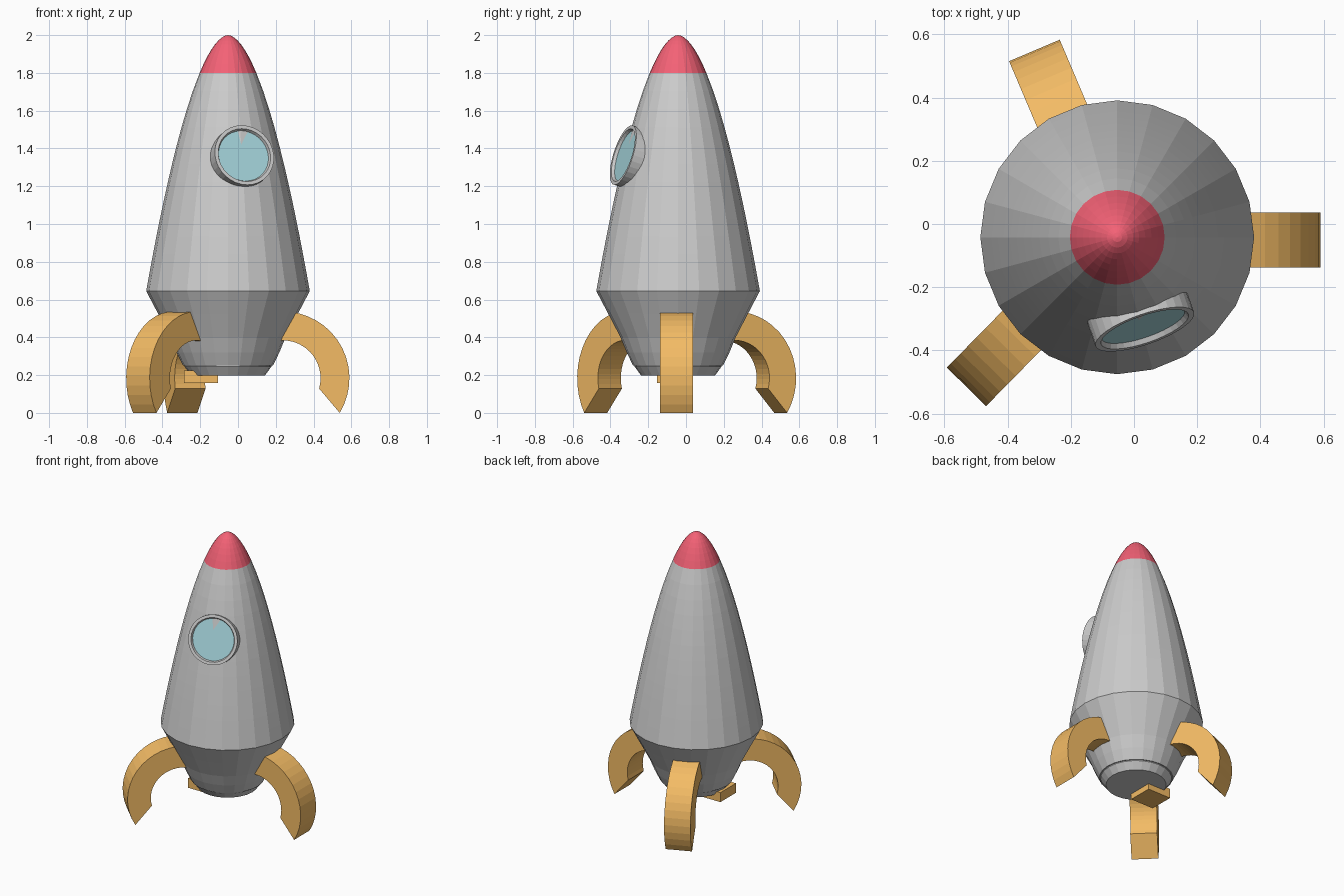
import bpy, bmesh
from math import sin, cos, pi, radians
from mathutils import Matrix, Vector

if "Cube" in bpy.data.objects:
    bpy.data.objects.remove(bpy.data.objects["Cube"])

AX, AY = -0.053, -0.042   # rocket axis


def material(name, rgb):
    m = bpy.data.materials.new(name)
    m.diffuse_color = (*rgb, 1)
    m.use_nodes = True
    m.node_tree.nodes["Principled BSDF"].inputs["Base Color"].default_value = m.diffuse_color
    return m


def finish(name, bm, matrix, mat=None):
    bmesh.ops.remove_doubles(bm, verts=bm.verts, dist=1e-5)
    bmesh.ops.recalc_face_normals(bm, faces=bm.faces)
    me = bpy.data.meshes.new(name)
    bm.to_mesh(me)
    bm.free()
    ob = bpy.data.objects.new(name, me)
    ob.matrix_world = matrix
    bpy.context.collection.objects.link(ob)
    if mat:
        me.materials.append(mat)
    return ob


def lathe(name, profile, sides, matrix, mat=None):
    """Revolve (radius, z) points about local z."""
    bm = bmesh.new()
    vs = [bm.verts.new((r, 0, z)) for r, z in profile]
    es = [bm.edges.new(p) for p in zip(vs, vs[1:])]
    bmesh.ops.spin(bm, geom=vs + es, cent=(0, 0, 0), axis=(0, 0, 1),
                   angle=2 * pi, steps=sides, use_duplicate=False)
    return finish(name, bm, matrix, mat)


def extrude_y(name, outline, width, matrix, mat):
    """Extrude a closed (x, z) outline along local y, centred."""
    bm = bmesh.new()
    f = bm.faces.new([bm.verts.new((x, -width / 2, z)) for x, z in outline])
    r = bmesh.ops.extrude_face_region(bm, geom=[f])
    bmesh.ops.translate(bm, vec=(0, width, 0),
                        verts=[v for v in r['geom'] if isinstance(v, bmesh.types.BMVert)])
    return finish(name, bm, matrix, mat)


red = material("red", (0.9, 0.12, 0.18))
tan = material("tan", (0.9, 0.5, 0.13))
blue = material("pale_blue", (0.38, 0.67, 0.72))


def hull(z):
    return 0.433 * ((2 - z) / 1.355) ** 0.554


# Hull, nose cone and nozzle share one axis
axis = Matrix.Translation((AX, AY, 0))
lower = [(0, 0.25), (0.238, 0.25), (0.272, 0.32), (0.305, 0.4), (0.37, 0.525)]
upper = [0.645 + (1.8 - 0.645) * i / 12 for i in range(13)]
lathe("hull", lower + [(hull(z), z) for z in upper], 24, axis)
nose = [2 - 0.2 * (1 - i / 8) ** 2 for i in range(9)]
lathe("nose_cone", [(hull(z) if z < 2 else 0, z) for z in nose], 24, axis, red)
lathe("nozzle", [(0.23, 0.27), (0.23, 0.245), (0.195, 0.197), (0, 0.197)], 24, axis)

# Round window leaning with the hull
az, tilt = radians(-71), radians(17)
n = Vector((cos(tilt) * cos(az), cos(tilt) * sin(az), sin(tilt)))
win = Matrix.Translation((0.034, -0.333, 1.365)) @ n.to_track_quat('Z', 'Y').to_matrix().to_4x4()
lathe("window_frame", [(0.165, -0.12), (0.165, 0), (0.146, 0), (0.138, -0.018)], 32, win)
lathe("window_glass", [(0.139, -0.016), (0, -0.016)], 32, win, blue)


# Curved legs: arc outline with a slanted foot, local x = 0 at the outermost point
def arc(radius, a0, a1, steps=18):
    return [(-0.353 + radius * cos(radians(a0 + (a1 - a0) * i / steps)),
             0.184 + radius * sin(radians(a0 + (a1 - a0) * i / steps)))
            for i in range(steps + 1)]


outline = arc(0.353, -31.4, 118) + arc(0.2, 118, -16)
for name, x, y, ang in (("right_leg", 0.59, -0.05, 0),
                        ("back_leg", -0.315, 0.549, 113),
                        ("front_left_leg", -0.53, -0.515, 225.5)):
    m = Matrix.Translation((x, y, 0)) @ Matrix.Rotation(radians(ang), 4, 'Z')
    extrude_y(name, outline, 0.174, m, tan)

# Small block showing beside the nozzle
extrude_y("leg_block", [(-0.286, 0.157), (-0.105, 0.157), (-0.105, 0.225), (-0.286, 0.225)],
          0.174, Matrix.Translation((0, -0.066, 0)), tan)
